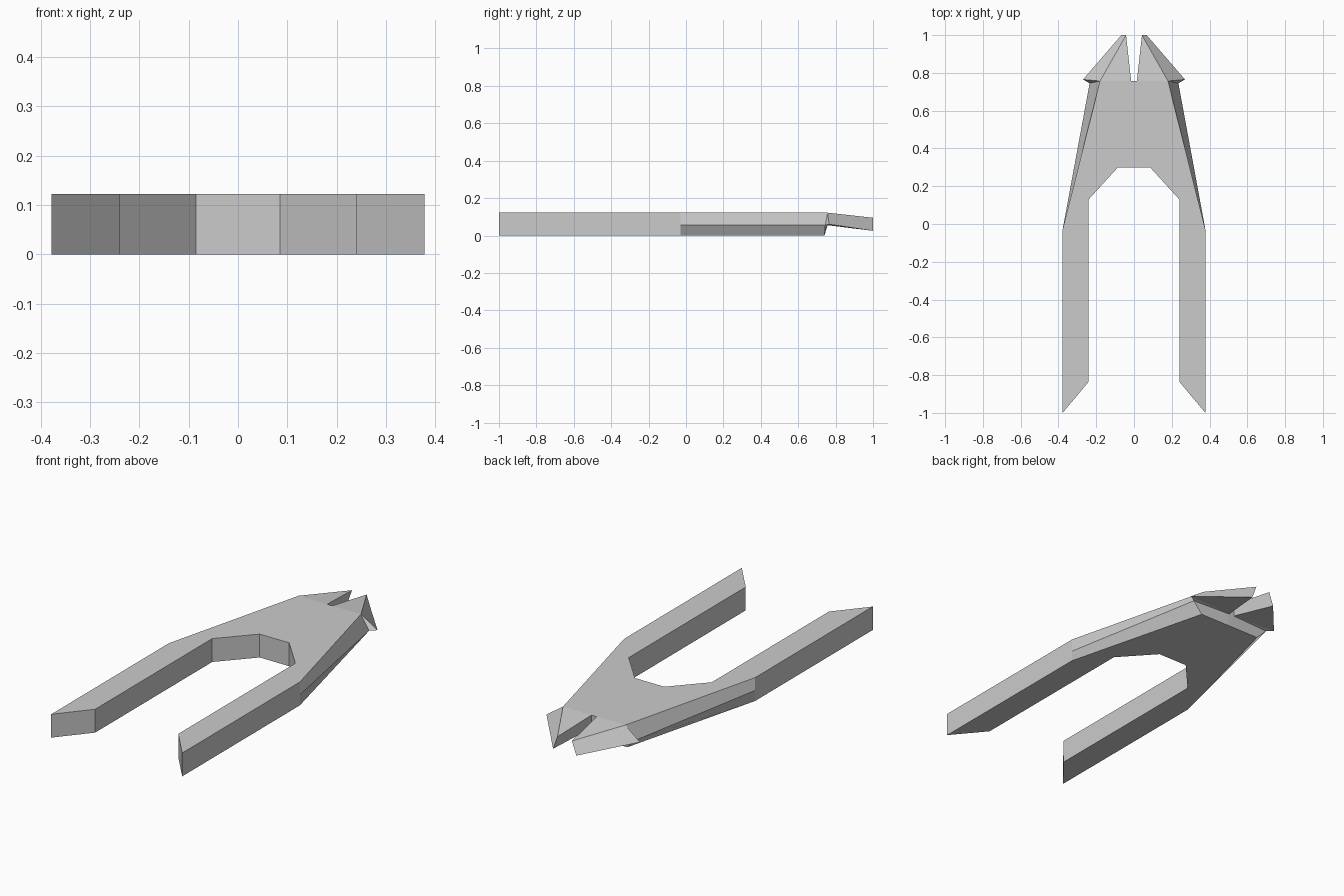
import bpy

if "Cube" in bpy.data.objects:
    bpy.data.objects.remove(bpy.data.objects["Cube"])

H = 0.122        # plate thickness
MID = 0.06       # height of the side ridge


def half_mesh(name, verts, faces):
    """Build the +x half of a part and mirror it across x = 0."""
    mesh = bpy.data.meshes.new(name)
    mesh.from_pydata(verts, [], faces)
    mesh.update()
    obj = bpy.data.objects.new(name, mesh)
    bpy.context.collection.objects.link(obj)
    mirror = obj.modifiers.new("mirror", 'MIRROR')
    mirror.use_axis[0] = True
    mirror.merge_threshold = 0.001
    return obj


# Forked plate: three stacked outlines that differ only at the narrow nose
fork = [(0.378, -0.03), (0.378, -1.0), (0.24, -0.835),
        (0.24, 0.13), (0.085, 0.3), (0, 0.3)]


def outline(z, front_y, corner):
    pts = [(0, front_y), (0.015, front_y), corner] + fork
    return [(x, y, z) for x, y in pts]


rings = [outline(0, 0.74, (0.18, 0.74)),
         outline(MID - 0.005, 0.757, (0.235, 0.745)),
         outline(H, 0.757, (0.18, 0.757))]
n = len(rings[0])
verts = [v for ring in rings for v in ring]
faces = [list(range(n)), [2 * n + i for i in reversed(range(n))]]
for level in (0, 1):
    lo, hi = level * n, (level + 1) * n
    for i in range(n - 1):
        if level == 1 and i == 1:
            continue    # covered by the head
        faces.append([hi + i, hi + i + 1, lo + i + 1, lo + i])
half_mesh("forked_plate", verts, faces)

# Barbed jaws, tapering and dipping toward a notched tip
jaw = {
    "notch_top": (0.015, 0.757, H),
    "notch_low": (0.015, 0.757, MID - 0.005),
    "shoulder": (0.18, 0.757, H),
    "ridge": (0.235, 0.745, MID - 0.005),
    "barb": (0.27, 0.765, MID),
    "tip_top": (0.042, 1.0, 0.095),
    "tip_low": (0.067, 1.0, 0.025),
}
jaw_faces = [
    ("notch_top", "shoulder", "tip_top"),
    ("shoulder", "barb", "tip_low", "tip_top"),
    ("barb", "notch_low", "tip_low"),
    ("notch_top", "tip_top", "tip_low", "notch_low"),
    ("shoulder", "ridge", "barb"),
    ("ridge", "notch_low", "barb"),
]
names = list(jaw)
half_mesh("barbed_jaws", list(jaw.values()),
          [[names.index(k) for k in f] for f in jaw_faces])
